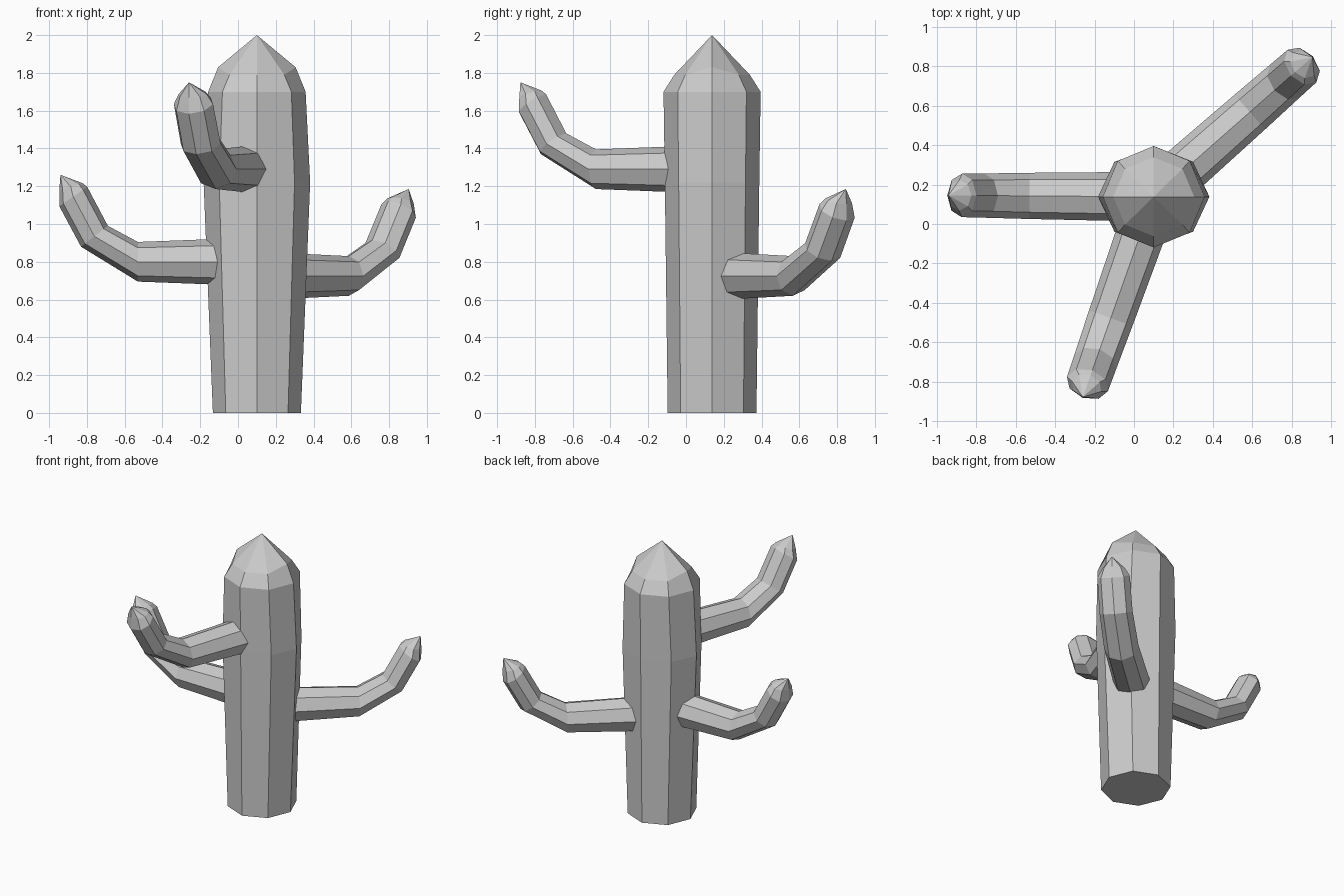
import bpy, bmesh
from math import sin, cos, pi, radians
from mathutils import Vector

if "Cube" in bpy.data.objects:
    bpy.data.objects.remove(bpy.data.objects["Cube"])

CX, CY, N = 0.10, 0.138, 8


def loft(name, rings, tip):
    """Skin a stack of closed rings, flat base, pointed tip."""
    bm = bmesh.new()
    loops = [[bm.verts.new(p) for p in ring] for ring in rings]
    for a, b in zip(loops, loops[1:]):
        for i in range(N):
            j = (i + 1) % N
            bm.faces.new((a[i], a[j], b[j], b[i]))
    bm.faces.new(loops[0])
    apex = bm.verts.new(tip)
    for i in range(N):
        bm.faces.new((loops[-1][i], loops[-1][(i + 1) % N], apex))
    bmesh.ops.recalc_face_normals(bm, faces=bm.faces)
    mesh = bpy.data.meshes.new(name)
    bm.to_mesh(mesh)
    bm.free()
    obj = bpy.data.objects.new(name, mesh)
    bpy.context.collection.objects.link(obj)
    return obj


def trunk_ring(z, rx, ry, lift=0.0):
    ring = []
    for i in range(N):
        a = 2 * pi * i / N
        dz = lift if i % 4 == 0 else 0
        ring.append(Vector((CX + rx * cos(a), CY + ry * sin(a), z + dz)))
    return ring


# Trunk: slight bulge in the middle, faceted pointed crown
loft("trunk", [
    trunk_ring(0.0, 0.233, 0.235),
    trunk_ring(1.22, 0.282, 0.25),
    trunk_ring(1.7, 0.258, 0.257),
    trunk_ring(1.79, 0.205, 0.20, 0.04),
], (CX, CY, 2.0))

# Arm profile: distance from trunk axis, height, tilt, in-plane and sideways radius
ARM = [
    (0.10, 0.0, 0, 0.125, 0.125),
    (0.63, 0.0, 0, 0.105, 0.117),
    (0.86, 0.135, 52, 0.09, 0.112),
    (0.972, 0.345, 55, 0.09, 0.110),
    (0.985, 0.398, 73, 0.064, 0.078),
]
ARM_TIP = (1.04, 0.46)


def arm(name, angle, z, reach):
    out = Vector((cos(radians(angle)), sin(radians(angle)), 0))
    side = Vector((-out.y, out.x, 0))
    up = Vector((0, 0, 1))
    base = Vector((CX, CY, z))
    rings = []
    for d, h, tilt, r_in, r_side in ARM:
        t = radians(tilt)
        across = up * cos(t) - out * sin(t)
        c = base + out * d * reach + up * h
        rings.append([c + across * r_in * cos(2 * pi * i / N)
                      + side * r_side * sin(2 * pi * i / N) for i in range(N)])
    loft(name, rings, base + out * ARM_TIP[0] * reach + up * ARM_TIP[1])


# Three upturned arms
arm("left_arm", 179.6, 0.80, 1.0)
arm("back_right_arm", 41.4, 0.725, 1.03)
arm("front_arm", 250.5, 1.29, 1.035)
